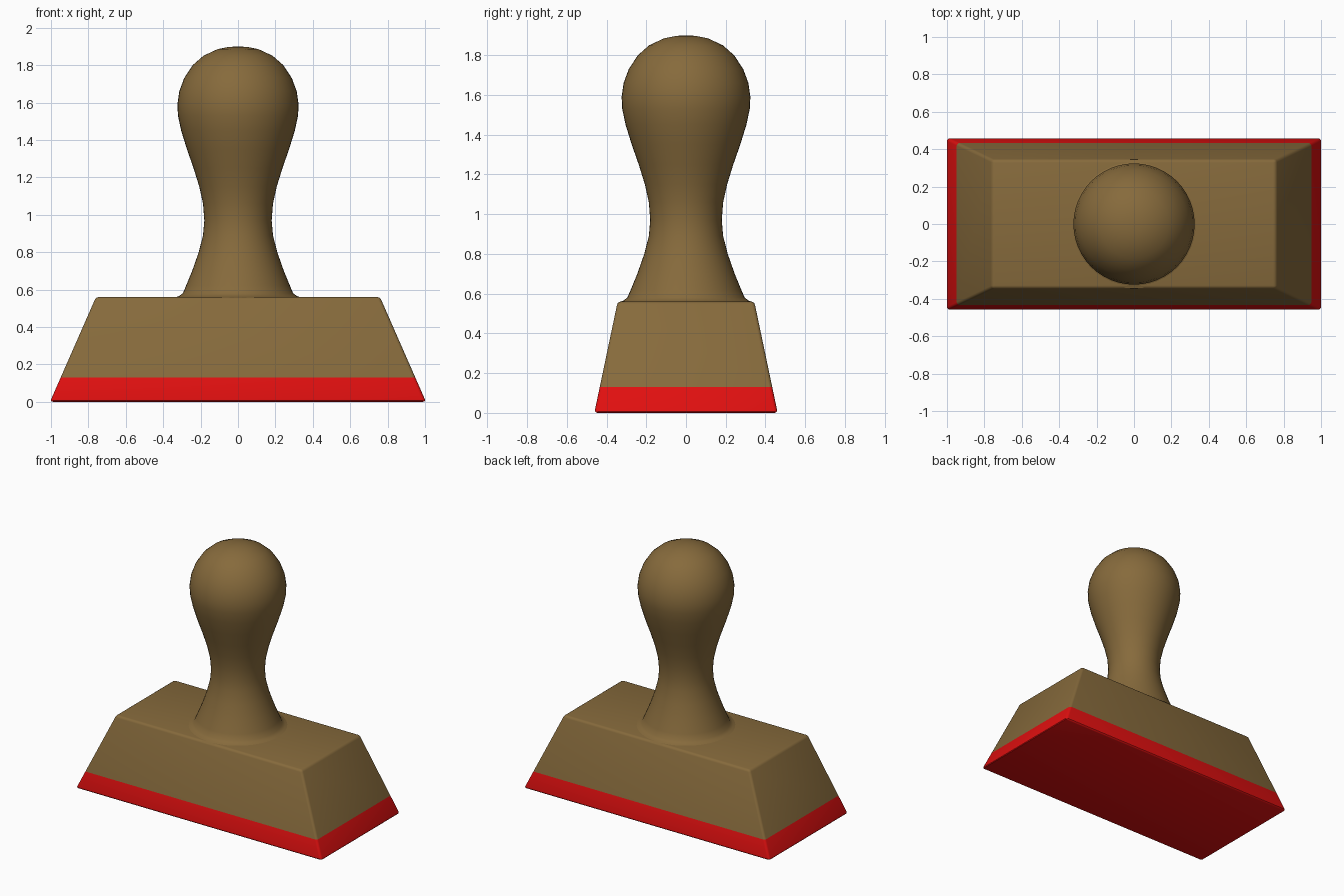
import bpy, bmesh, math
from mathutils import Vector

cube = bpy.data.objects.get("Cube")
if cube:
    bpy.data.objects.remove(cube, do_unlink=True)


def material(name, rgb):
    mat = bpy.data.materials.new(name)
    mat.use_nodes = True
    mat.diffuse_color = (*rgb, 1)
    mat.node_tree.nodes["Principled BSDF"].inputs["Base Color"].default_value = (*rgb, 1)
    return mat


WOOD = material("brown wood", (0.24, 0.145, 0.045))
RUBBER = material("red rubber", (0.75, 0.005, 0.005))


def finish(bm, name, mats, angle):
    bmesh.ops.recalc_face_normals(bm, faces=bm.faces)
    mesh = bpy.data.meshes.new(name)
    bm.to_mesh(mesh)
    bm.free()
    obj = bpy.data.objects.new(name, mesh)
    bpy.context.collection.objects.link(obj)
    for m in mats:
        mesh.materials.append(m)
    bpy.ops.object.select_all(action="DESELECT")
    obj.select_set(True)
    bpy.context.view_layer.objects.active = obj
    bpy.ops.object.shade_smooth_by_angle(angle=math.radians(angle))
    return obj


# Tapered block with rounded edges and a red printing band at the bottom
HEIGHT, BAND = 0.56, 0.13
bm = bmesh.new()
bmesh.ops.create_cube(bm, size=2)
for v in bm.verts:
    top = v.co.z > 0
    v.co = Vector((v.co.x * (0.763 if top else 1.01),
                   v.co.y * (0.345 if top else 0.463),
                   HEIGHT if top else 0))
bmesh.ops.bevel(bm, geom=bm.edges[:], offset=0.016, segments=3,
                profile=0.5, affect="EDGES")
half_x = max(v.co.x for v in bm.verts)
half_y = max(v.co.y for v in bm.verts)
for v in bm.verts:
    v.co.x /= half_x
    v.co.y *= 0.458 / half_y
bmesh.ops.bisect_plane(bm, geom=bm.verts[:] + bm.edges[:] + bm.faces[:],
                       plane_co=(0, 0, BAND), plane_no=(0, 0, 1))
for f in bm.faces:
    f.material_index = int(f.calc_center_median().z < BAND)
finish(bm, "stamp_block", [WOOD, RUBBER], 35)

# Turned handle: radius and height pairs, spun around z
PROFILE = [(0.345, 0.555), (0.315, 0.565), (0.295, 0.58), (0.278, 0.62),
           (0.245, 0.7), (0.21, 0.8), (0.187, 0.89), (0.18, 0.97),
           (0.187, 1.06), (0.207, 1.15), (0.238, 1.25), (0.273, 1.35),
           (0.304, 1.45), (0.321, 1.53), (0.324, 1.59), (0.314, 1.66),
           (0.288, 1.73), (0.242, 1.8), (0.185, 1.85), (0.11, 1.885),
           (0.05, 1.897), (0, 1.9)]
bm = bmesh.new()
verts = [bm.verts.new((r, 0, z)) for r, z in PROFILE]
edges = [bm.edges.new(pair) for pair in zip(verts, verts[1:])]
bmesh.ops.spin(bm, geom=verts + edges, cent=(0, 0, 0), axis=(0, 0, 1),
               angle=math.tau, steps=48, use_merge=True)
bmesh.ops.remove_doubles(bm, verts=bm.verts, dist=0.0005)
finish(bm, "handle", [WOOD], 60)
